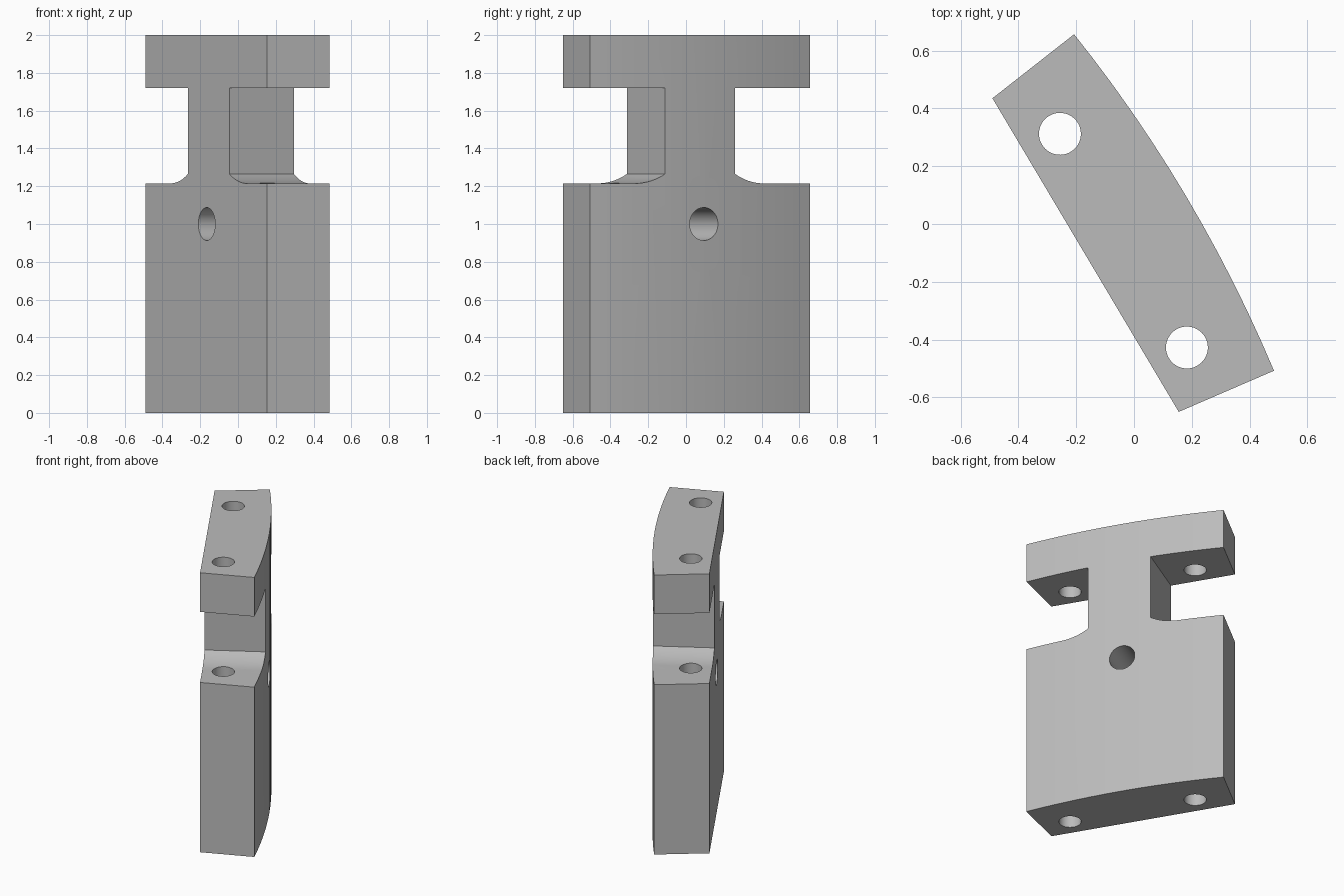
import bpy, bmesh, math
from mathutils import Matrix, Vector

cube = bpy.data.objects.get("Cube")
if cube:
    bpy.data.objects.remove(cube, do_unlink=True)

grey = bpy.data.materials.new("plain grey")
grey.use_nodes = True
GREY = (0.5, 0.5, 0.5, 1)
grey.diffuse_color = GREY
grey.node_tree.nodes["Principled BSDF"].inputs["Base Color"].default_value = GREY

# Local frame: x along the flat face, y through the thickness, z up
PLACE = Matrix.Translation((-0.1675, -0.1075, 0)) @ Matrix.Rotation(math.atan2(-0.86, 0.511), 4, 'Z')


def prism(name, points, sweep):
    """Closed outline of 3D points swept along a vector."""
    bm = bmesh.new()
    face = bm.faces.new([bm.verts.new(p) for p in points])
    swept = bmesh.ops.extrude_face_region(bm, geom=[face])["geom"]
    bmesh.ops.translate(bm, vec=Vector(sweep),
                        verts=[g for g in swept if isinstance(g, bmesh.types.BMVert)])
    bmesh.ops.recalc_face_normals(bm, faces=bm.faces)
    mesh = bpy.data.meshes.new(name)
    bm.to_mesh(mesh)
    bm.free()
    mesh.materials.append(grey)
    obj = bpy.data.objects.new(name, mesh)
    bpy.context.collection.objects.link(obj)
    obj.matrix_world = PLACE
    return obj


def circle(radius, place, count=48):
    ring = [2 * math.pi * i / count for i in range(count)]
    return [place(radius * math.cos(a), radius * math.sin(a)) for a in ring]


# Block with a flat inner face and a gently bowed outer face
HALF, EDGE, BOW, HEIGHT = 0.677, 0.356, 0.047, 2.0
R = (HALF ** 2 + BOW ** 2) / (2 * BOW)
sweep_angle = math.asin(HALF / R)
outline = [(-0.631, 0, 0), (0.631, 0, 0)]
for i in range(13):
    a = sweep_angle * (1 - i / 6)
    outline.append((R * math.sin(a), EDGE + BOW - R + R * math.cos(a), 0))
block = prism("notched_block", outline, (0, 0, HEIGHT))

# Side notches with a shallow rounded foot beside the neck
MID, NECK, FLOOR, ROOF, RISE, RUN = 0.024, 0.215, 1.215, 1.72, 0.05, 0.18
foot_r = (RUN ** 2 + RISE ** 2) / (2 * RISE)
foot_angle = math.asin(RUN / foot_r)
cutters = []
for side in (-1, 1):
    profile = [(1, FLOOR), (1, ROOF), (NECK, ROOF)]
    for i in range(9):
        a = foot_angle * (1 - i / 8)
        profile.append((NECK + RUN - foot_r * math.sin(a), FLOOR + foot_r * (1 - math.cos(a))))
    cutters.append(prism("notch_cutter", [(MID + side * u, -0.2, z) for u, z in profile], (0, 1, 0)))

# Vertical bolt holes and a cross hole through the body
for side in (-1, 1):
    ring = circle(0.0725, lambda p, q: (MID + side * 0.43 + p, 0.138 + q, -0.2))
    cutters.append(prism("bolt_hole_cutter", ring, (0, 0, 2.4)))
cutters.append(prism("cross_hole_cutter", circle(0.087, lambda p, q: (0.004 + p, -0.2, 1 + q)), (0, 1, 0)))

bpy.ops.object.select_all(action='DESELECT')
bpy.context.view_layer.objects.active = block
block.select_set(True)
for cutter in cutters:
    cutter.hide_render = True
    mod = block.modifiers.new("cut", 'BOOLEAN')
    mod.operation, mod.solver, mod.object = 'DIFFERENCE', 'EXACT', cutter
    bpy.ops.object.modifier_apply(modifier=mod.name)
    bpy.data.objects.remove(cutter, do_unlink=True)

bpy.ops.object.shade_smooth_by_angle(angle=math.radians(25))
